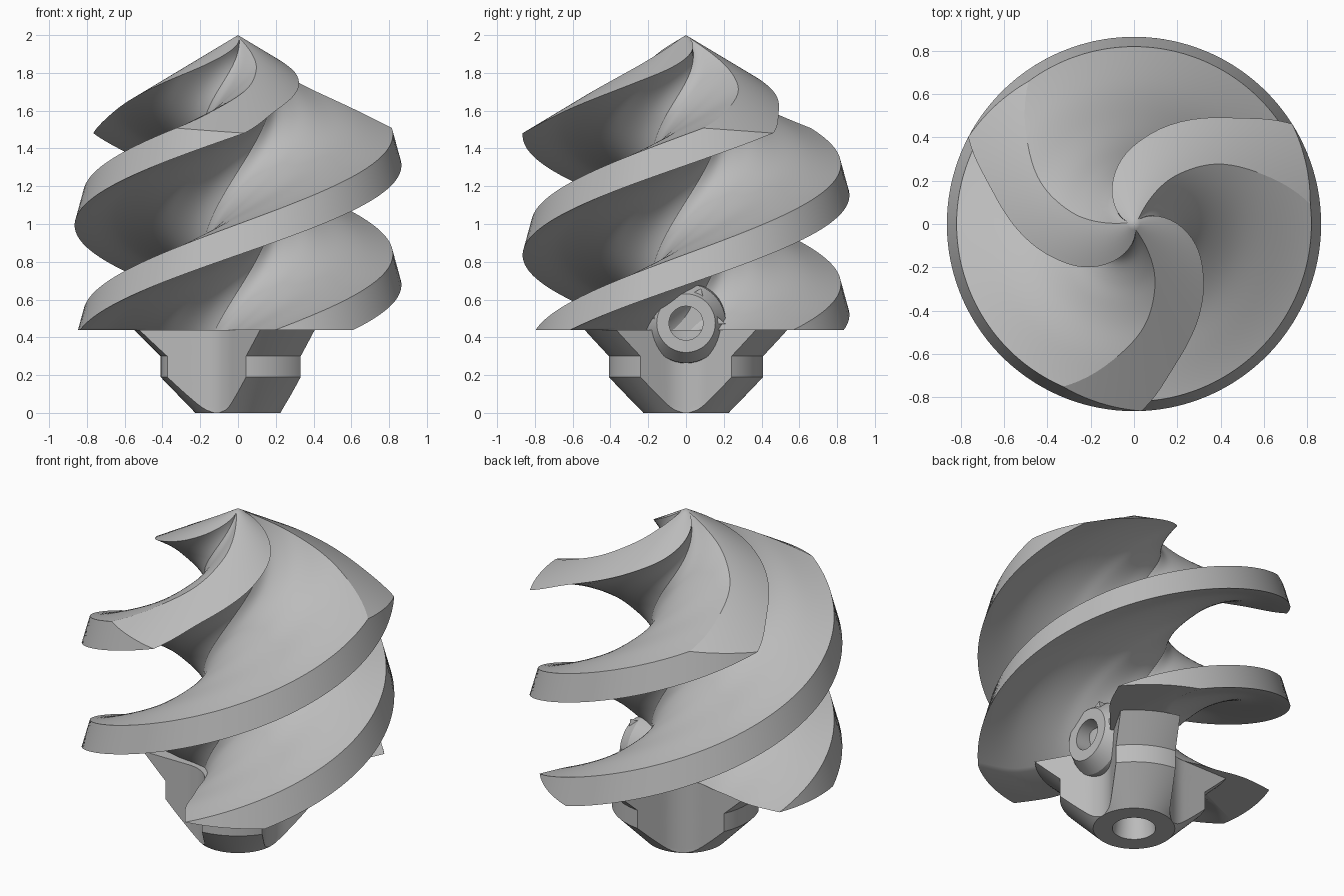
import bpy, bmesh
from math import sin, cos, radians, sqrt, pi
from mathutils import Vector

cube = bpy.data.objects.get("Cube")
if cube:
    bpy.data.objects.remove(cube)

# One plain metal colour
grey = bpy.data.materials.new("metal grey")
grey.use_nodes = True
colour = (0.5, 0.5, 0.5, 1)
grey.diffuse_color = colour
grey.node_tree.nodes["Principled BSDF"].inputs["Base Color"].default_value = colour


def finish(name, bm, angle):
    """Weld, orient and shade the mesh, then place it in the scene."""
    bmesh.ops.remove_doubles(bm, verts=bm.verts, dist=1e-5)
    bmesh.ops.recalc_face_normals(bm, faces=bm.faces)
    mesh = bpy.data.meshes.new(name)
    bm.to_mesh(mesh)
    bm.free()
    mesh.materials.append(grey)
    ob = bpy.data.objects.new(name, mesh)
    bpy.context.collection.objects.link(ob)
    bpy.ops.object.select_all(action='DESELECT')
    ob.select_set(True)
    bpy.context.view_layer.objects.active = ob
    bpy.ops.object.shade_smooth_by_angle(angle=radians(angle))


def bridge(bm, rings):
    """Skin a stack of closed loops and return their vertices."""
    loops = [[bm.verts.new(p) for p in ring] for ring in rings]
    n = len(loops[0])
    for a, b in zip(loops, loops[1:]):
        for i in range(n):
            j = (i + 1) % n
            bm.faces.new((a[i], a[j], b[j], b[i]))
    return loops


def loft(name, rings, angle=30):
    bm = bmesh.new()
    loops = bridge(bm, rings)
    bm.faces.new(loops[0])
    bm.faces.new(loops[-1])
    finish(name, bm, angle)


def polar(r, deg):
    return Vector((r * cos(radians(deg)), r * sin(radians(deg))))


def spline(pts, sub=6):
    """Catmull-Rom through 2D points."""
    p = [pts[0]] + pts + [pts[-1]]
    out = []
    for a, b, c, d in zip(p, p[1:], p[2:], p[3:]):
        for k in range(sub):
            t = k / sub
            out.append(0.5 * (2 * b + (c - a) * t + (2 * a - 5 * b + 4 * c - d) * t * t
                              + (3 * b - a - 3 * c + d) * t ** 3))
    return out + [pts[-1]]


# Fluted body: three-bladed section twisted upward and ending on a cone
PITCH, TIP_Z, BASE_Z, CORE, RIM = 1.9, 1.49, 0.44, 0.19, 0.865
upper = [(CORE, -50), (0.21, -30), (0.29, -17), (0.38, -11.5), (0.48, -7), (0.64, -3), (0.82, 3)]
lower = [(CORE, 70), (0.24, 52), (0.34, 39), (0.44, 31), (0.61, 26.5), (0.72, 28), (RIM, 34)]
up = spline([polar(*p) for p in upper])
down = spline([polar(*p) for p in lower])
COLS, LEVELS = 8, 100


def across(a, b, k):
    """Point on the arc from the upper face to the lower face of a blade."""
    t = k / COLS
    turn = (Vector((a.x, a.y)).angle_signed(Vector((b.x, b.y)))) * -1
    r = a.length + (b.length - a.length) * t
    c, s = cos(turn * t), sin(turn * t)
    return Vector((a.x * c - a.y * s, a.x * s + a.y * c)).normalized() * r


def place(p, t, arm):
    """Lift a section point to level t, thin the web near the point, and twist."""
    r0 = p.length
    w = max(0, min(1, (0.84 - r0) / (0.84 - CORE))) ** 2
    r = r0
    for _ in range(25):
        z = BASE_Z + t * (2 - 0.6 * r - BASE_Z)
        s = min(1, max(0, (2 - z) / 0.45))
        r = r0 - (CORE - 0.015) * (1 - s) ** 2 * w
    turn = radians(120 * arm) + 2 * pi * (z - TIP_Z) / PITCH
    q = p * (r / r0)
    return (q.x * cos(turn) - q.y * sin(turn), q.x * sin(turn) + q.y * cos(turn), z)


land = [across(up[-1], down[-1], k) for k in range(1, COLS)]
blade = up + land + down[:0:-1]
bm = bmesh.new()
loops = bridge(bm, [[place(p, i / LEVELS, arm) for arm in range(3) for p in blade]
                    for i in range(LEVELS + 1)])
bm.faces.new(loops[0])
apex = bm.verts.new((0, 0, 2))
for arm in range(3):
    grid = [[bm.verts.new(place(across(a, b, k), 1, arm)) for k in range(COLS + 1)]
            for a, b in zip(up, down)]
    for k in range(COLS):
        bm.faces.new((apex, grid[0][k], grid[0][k + 1]))
        for g, h in zip(grid, grid[1:]):
            bm.faces.new((g[k], h[k], h[k + 1], g[k + 1]))
finish("fluted_body", bm, 30)

# Mounting hub: turned profile limited to three arms with filleted valleys
HALF, FC, FR = 0.167, 0.433, 0.208


def star(delta):
    """Hub radius at an angle from the nearest arm, in degrees."""
    psi = radians(60 - delta)
    if delta > 38:
        return FC * cos(psi) - sqrt(FR ** 2 - (FC * sin(psi)) ** 2)
    return HALF / sin(radians(delta))


def hub_ring(radius, z):
    lo, hi = 1, 60
    for _ in range(40):
        mid = (lo + hi) / 2
        lo, hi = (mid, hi) if star(mid) > radius else (lo, mid)
    pts = []
    for arm in (60, 180, 300):
        pts += [polar(radius, arm + lo * k / 10) for k in range(-10, 11)]
        for k in range(1, 24):
            d = lo + (120 - 2 * lo) * k / 24
            pts.append(polar(min(radius, star(min(d, 120 - d))), arm + d))
    return [(p.x, p.y, z) for p in pts]


profile = [(0.05, 0.18), (0.1, 0.17), (0.12, 0)]
profile += [(0.226 + 0.184 * k / 12, 0.19 * k / 12) for k in range(13)]
profile += [(0.41 + 0.14 * k / 4, 0.3 + 0.14 * k / 4) for k in range(5)]
loft("mounting_hub", [hub_ring(r, z) for r, z in profile], 25)


# Side boss with a round hole, facing +x
def disc(x, r, z=0.475, n=48):
    return [(x, r * cos(2 * pi * k / n), z + r * sin(2 * pi * k / n)) for k in range(n)]


loft("side_boss", [disc(0.1, 0.22), disc(0.26, 0.21), disc(0.34, 0.155),
                   disc(0.34, 0.09), disc(0.2, 0.09)])

# Small pointed fin above the boss
fin = [(-0.18, 0.5), (0.08, 0.66), (0.1, 0.57), (0.21, 0.47), (0.11, 0.475),
       (0.08, 0.55), (0, 0.585), (-0.08, 0.55), (-0.11, 0.49)]
loft("boss_fin", [[(x, y, z) for y, z in fin] for x in (0.1, 0.32)])
